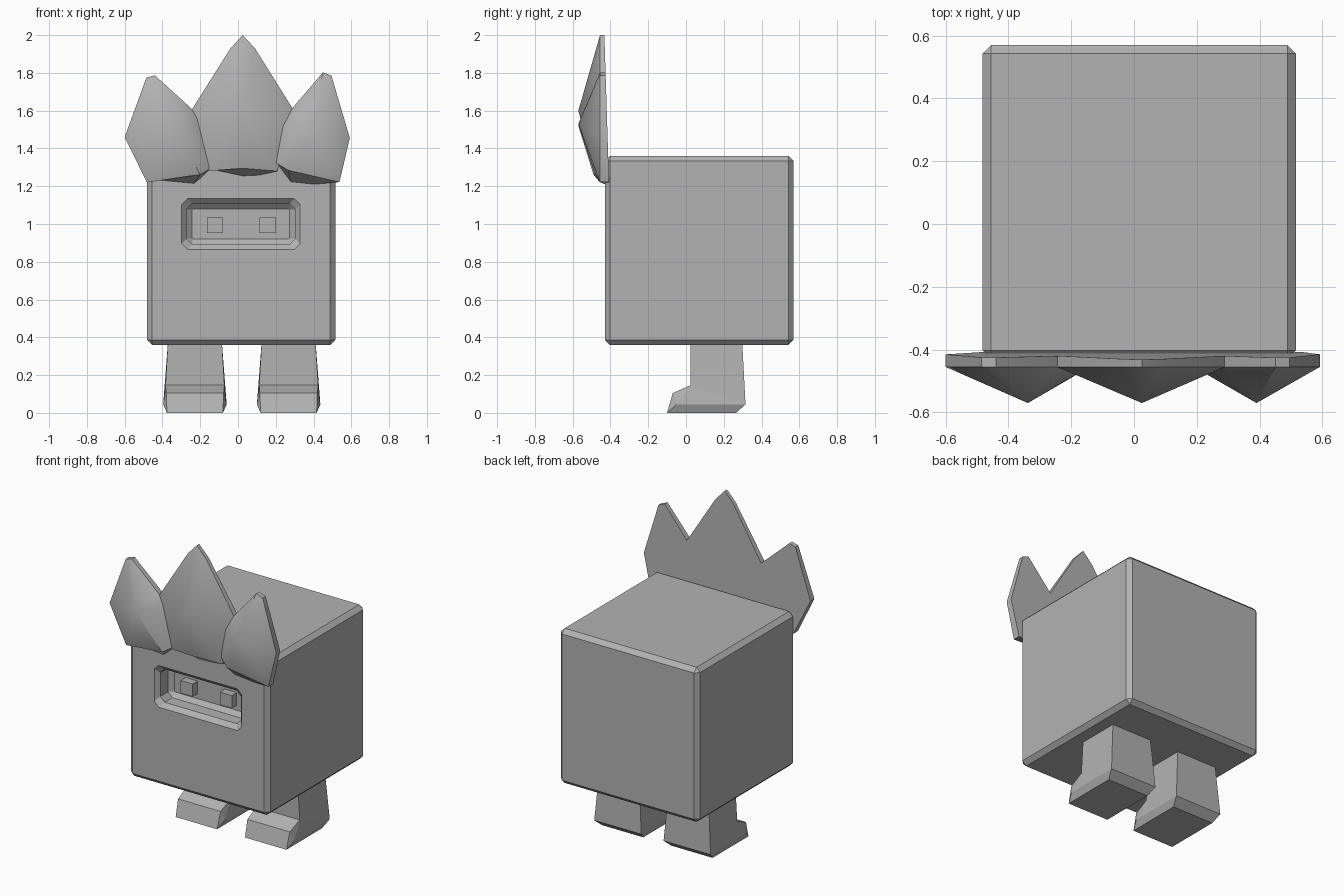
import bpy
import bmesh
import math

if "Cube" in bpy.data.objects:
    bpy.data.objects.remove(bpy.data.objects["Cube"])

grey = bpy.data.materials.new("stone_grey")
grey.diffuse_color = (0.45, 0.45, 0.45, 1)
grey.use_nodes = True
grey.node_tree.nodes["Principled BSDF"].inputs["Base Color"].default_value = grey.diffuse_color


def make_object(name, verts, faces):
    mesh = bpy.data.meshes.new(name)
    mesh.from_pydata(verts, [], faces)
    bm = bmesh.new()
    bm.from_mesh(mesh)
    bmesh.ops.recalc_face_normals(bm, faces=bm.faces)
    bm.to_mesh(mesh)
    bm.free()
    mesh.materials.append(grey)
    obj = bpy.data.objects.new(name, mesh)
    bpy.context.collection.objects.link(obj)
    return obj


def box(name, x, y, z):
    verts = [(a, b, c) for a in x for b in y for c in z]
    faces = [(0, 1, 3, 2), (4, 6, 7, 5), (0, 4, 5, 1),
             (2, 3, 7, 6), (0, 2, 6, 4), (1, 5, 7, 3)]
    return make_object(name, verts, faces)


def loft(name, rings):
    """Join equal-sized rings and cap both ends."""
    n = len(rings[0])
    faces = [tuple(range(n)), tuple((len(rings) - 1) * n + i for i in range(n))]
    for r in range(len(rings) - 1):
        for i in range(n):
            j = (i + 1) % n
            faces.append((r * n + i, r * n + j, (r + 1) * n + j, (r + 1) * n + i))
    return make_object(name, [v for ring in rings for v in ring], faces)


# Body: chamfered cube with a recessed face slot
FRONT = -0.43
body = box("body", (-0.482, 0.515), (FRONT, 0.57), (0.36, 1.36))
bevel = body.modifiers.new("edge_chamfer", 'BEVEL')
bevel.width = 0.027
bevel.segments = 1


def slot_ring(hw, hh, cut, depth):
    quarter = [(hw, hh - cut), (hw - cut, hh)]
    pts = quarter + [(-x, z) for x, z in quarter[::-1]]
    pts += [(-x, -z) for x, z in pts]
    return [(0.015 + x, FRONT + depth, 1.0 + z) for x, z in pts]


slot = loft("slot_cutter", [slot_ring(0.322, 0.145, 0.031, -0.01),
                            slot_ring(0.288, 0.107, 0.03, 0.027),
                            slot_ring(0.288, 0.107, 0.03, 0.105),
                            slot_ring(0.258, 0.079, 0.003, 0.13)])
slot.hide_render = True
slot.hide_viewport = True
cut = body.modifiers.new("face_slot", 'BOOLEAN')
cut.operation = 'DIFFERENCE'
cut.solver = 'EXACT'
cut.object = slot

# Eyes: small blocks on the back of the slot
for side, x in (("left", -0.122), ("right", 0.158)):
    box(side + "_eye", (x - 0.043, x + 0.043),
        (FRONT + 0.08, FRONT + 0.14), (0.953, 1.035))

# Legs: side profile with toe, mirrored across the leg's own centre
A, B, C, D, E, F, G, H = range(8)
LEG = [(0.148, -0.10, 0), (0.152, -0.07, 0.105), (0.168, -0.05, 0.045),
       (0.156, 0.025, 0.147), (0.148, 0.265, 0), (0.168, 0.315, 0.045),
       (0.143, 0.298, 0.37), (0.143, 0.025, 0.37)]
SIDE = [(A, C, F, E), (A, B, C), (C, B, D), (C, D, F), (D, H, G, F)]
STRIPS = [(A, B), (B, D), (D, H), (H, G), (G, F), (F, E), (E, A)]
for side, x in (("left", -0.228), ("right", 0.268)):
    verts = [(x + s * h, y, z) for s in (-1, 1) for h, y, z in LEG]
    faces = SIDE + [tuple(i + 8 for i in f) for f in SIDE]
    faces += [(a, b, b + 8, a + 8) for a, b in STRIPS]
    make_object(side + "_leg", verts, faces)


# Crest: three thick leaves, each with a flat back, thin rim and raised peak
def leaf(name, outline, peak, raised):
    """raised maps a bottom outline index to its higher front-rim point."""
    n = len(outline)
    verts = [(x, -0.407 - 0.025 * (z - 1.2) / 0.8, z) for x, z in outline]
    for i, (x, z) in enumerate(outline):
        x, z = raised.get(i, (x, z))
        verts.append((x, -0.49 if i in raised else -0.455, z))
    verts.append((peak[0], -0.57, peak[1]))
    faces = [tuple(range(n))]
    for i in range(n):
        j = (i + 1) % n
        faces += [(i, j, n + j, n + i), (n + i, n + j, 2 * n)]
    obj = make_object(name, verts, faces)
    bpy.context.view_layer.objects.active = obj
    obj.select_set(True)
    bpy.ops.object.shade_smooth_by_angle(angle=math.radians(35))
    obj.select_set(False)


leaf("centre_leaf",
     [(0.025, 2.0), (-0.04, 1.93), (-0.245, 1.605), (-0.16, 1.28),
      (0.025, 1.24), (0.21, 1.28), (0.29, 1.61), (0.09, 1.93)],
     (0.025, 1.6), {4: (0.025, 1.295)})
leaf("left_leaf",
     [(-0.44, 1.787), (-0.485, 1.775), (-0.6, 1.46), (-0.482, 1.22),
      (-0.245, 1.197), (-0.145, 1.295), (-0.208, 1.56), (-0.245, 1.61)],
     (-0.338, 1.52), {4: (-0.2, 1.262)})
leaf("right_leaf",
     [(0.45, 1.803), (0.285, 1.61), (0.22, 1.515), (0.19, 1.33),
      (0.285, 1.2), (0.537, 1.222), (0.592, 1.455), (0.495, 1.785)],
     (0.39, 1.53), {4: (0.265, 1.285)})
